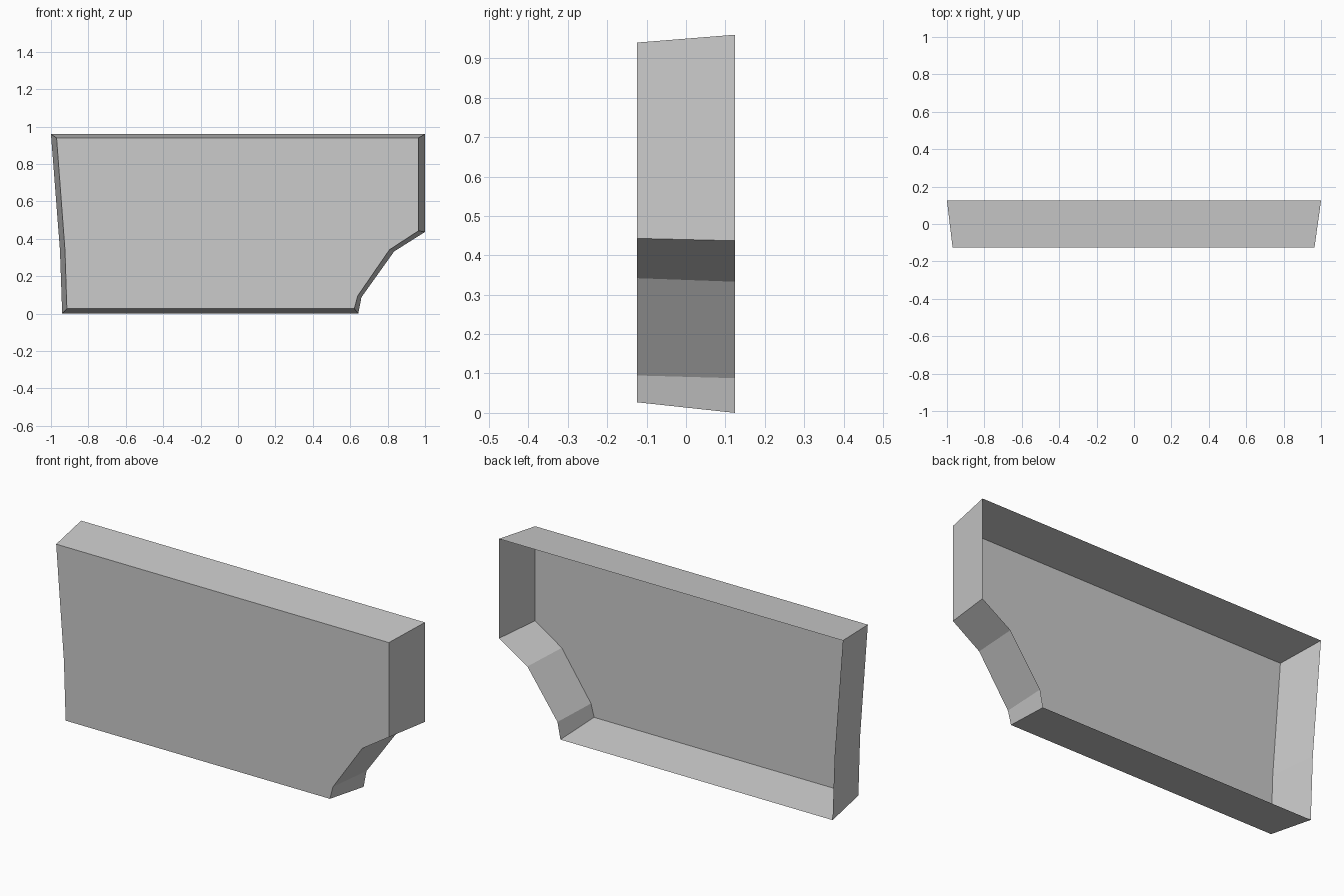
import bpy
import bmesh

cube = bpy.data.objects.get("Cube")
if cube:
    bpy.data.objects.remove(cube, do_unlink=True)

# Single plain grey finish
grey = bpy.data.materials.new("plain_grey")
grey.use_nodes = True
colour = (0.6, 0.6, 0.6, 1.0)
grey.diffuse_color = colour
grey.node_tree.nodes["Principled BSDF"].inputs["Base Color"].default_value = colour

# Matching x, z outlines of the front plate and the wider open back rim
FRONT = [(-0.97, 0.94), (-0.925, 0.34), (-0.915, 0.027), (0.622, 0.027),
         (0.64, 0.095), (0.81, 0.342), (0.965, 0.443), (0.965, 0.94)]
BACK = [(-1.0, 0.96), (-0.952, 0.34), (-0.94, 0.0), (0.643, 0.0),
        (0.66, 0.088), (0.835, 0.333), (1.0, 0.437), (1.0, 0.96)]
HALF_DEPTH = 0.125


def ring(bm, outline, y):
    return [bm.verts.new((x, y, z)) for x, z in outline]


# Thin panel with a flared rim, left open at the back
bm = bmesh.new()
front = ring(bm, FRONT, -HALF_DEPTH)
back = ring(bm, BACK, HALF_DEPTH)
bm.faces.new(front)
for i in range(len(front)):
    j = (i + 1) % len(front)
    bm.faces.new((front[j], front[i], back[i], back[j]))
bm.normal_update()

mesh = bpy.data.meshes.new("panel_shell")
bm.to_mesh(mesh)
bm.free()
mesh.materials.append(grey)
panel = bpy.data.objects.new("panel_shell", mesh)
bpy.context.collection.objects.link(panel)
